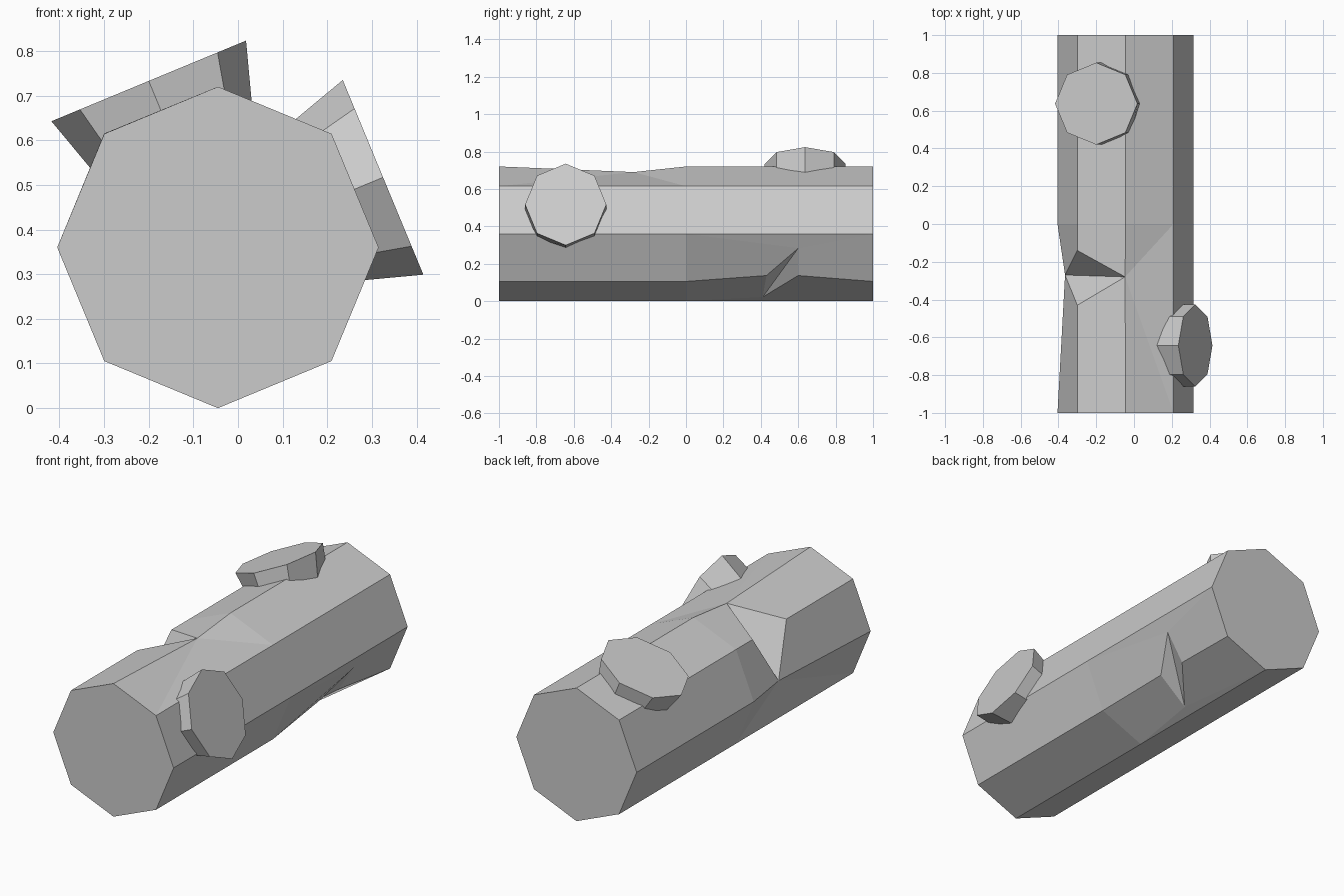
import bpy, bmesh
from math import sin, cos, pi, radians
from mathutils import Vector

if "Cube" in bpy.data.objects:
    bpy.data.objects.remove(bpy.data.objects["Cube"])

CX, CZ, R = -0.045, 0.36, 0.36


def finish(bm, name):
    bmesh.ops.recalc_face_normals(bm, faces=bm.faces[:])
    mesh = bpy.data.meshes.new(name)
    bm.to_mesh(mesh)
    bm.free()
    obj = bpy.data.objects.new(name, mesh)
    bpy.context.collection.objects.link(obj)
    return obj


# Log trunk: octagonal prism in two halves, each with one axe notch
bm = bmesh.new()


def ring(y):
    return [bm.verts.new((CX + R * cos(i * pi / 4), y, CZ + R * sin(i * pi / 4)))
            for i in range(8)]


f, m, k = ring(-1), ring(0), ring(1)
bm.faces.new(f)
bm.faces.new(k)
for a, b, plain in ((f, m, (0, 5, 6, 7)), (m, k, range(6))):
    for i in plain:
        j = (i + 1) % 8
        bm.faces.new((a[i], a[j], b[j], b[i]))

# Notch on the upper left edge: valley t-l, rim points a and b
t, l, a, b = [bm.verts.new(p) for p in (
    (-0.047, -0.28, 0.69), (-0.365, -0.27, 0.36),
    (-0.30, -0.14, 0.615), (-0.30, -0.43, 0.615))]
for face in ((f[1], f[2], t), (f[1], t, m[1]), (m[1], t, m[2]),
             (f[2], f[3], b, t), (t, a, m[3], m[2]),
             (f[3], f[4], l, b), (a, l, m[4], m[3]),
             (f[4], f[5], l), (f[5], m[5], l), (m[5], m[4], l),
             (t, b, l), (t, l, a)):
    bm.faces.new(face)

# Notch on the lower right edge
t, l, a, b = [bm.verts.new(p) for p in (
    (0.276, 0.60, 0.283), (0.003, 0.41, 0.022),
    (0.18, 0.43, 0.137), (0.18, 0.60, 0.137))]
for face in ((m[7], a, t, m[0]), (m[0], t, k[0]), (t, b, k[7], k[0]),
             (m[6], m[7], a, l), (l, b, k[7], k[6]), (m[6], l, k[6]),
             (a, l, t), (l, b, t)):
    bm.faces.new(face)
finish(bm, "log_trunk")


# Cut branch stubs: octagonal, narrowing towards the trunk
def stub(name, centre, angle, depth=0.2, taper=0.31):
    n = Vector((cos(angle), 0, sin(angle)))
    u = Vector((-sin(angle), 0, cos(angle)))
    bm = bmesh.new()
    rings = []
    for d in (0, depth):
        ru = 0.236 - taper * d
        rings.append([bm.verts.new(Vector(centre) - n * d + u * ru * cos(i * pi / 4)
                                   + Vector((0, 0.217 * sin(i * pi / 4), 0)))
                      for i in range(8)])
    for r in rings:
        bm.faces.new(r)
    for i in range(8):
        j = (i + 1) % 8
        bm.faces.new((rings[0][i], rings[0][j], rings[1][j], rings[1][i]))
    finish(bm, name)


stub("upper_branch_stub", (-0.20, 0.637, 0.733), radians(112.5))
stub("side_branch_stub", (0.325, -0.643, 0.517), radians(22.5))
